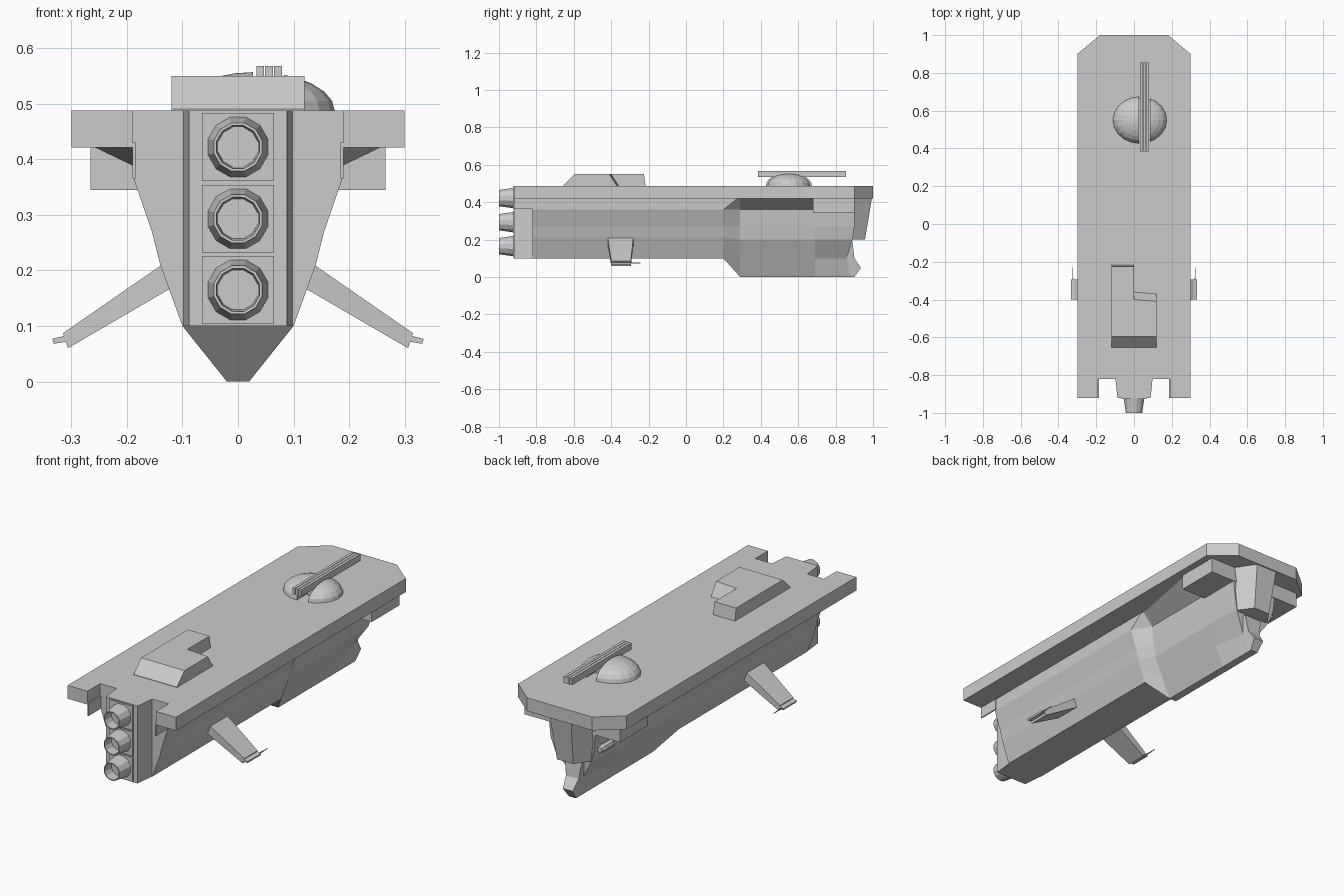
import bpy, bmesh, math
from mathutils import Matrix, Vector

if "Cube" in bpy.data.objects:
    bpy.data.objects.remove(bpy.data.objects["Cube"])

grey = bpy.data.materials.new("plain_grey")
grey.use_nodes = True
grey.diffuse_color = (0.6, 0.6, 0.6, 1)
grey.node_tree.nodes["Principled BSDF"].inputs["Base Color"].default_value = (0.6, 0.6, 0.6, 1)


def finish(name, bm):
    bmesh.ops.recalc_face_normals(bm, faces=bm.faces)
    mesh = bpy.data.meshes.new(name)
    bm.to_mesh(mesh)
    bm.free()
    mesh.materials.append(grey)
    obj = bpy.data.objects.new(name, mesh)
    bpy.context.collection.objects.link(obj)
    return obj


def loft(name, rings):
    bm = bmesh.new()
    loops = [[bm.verts.new(p) for p in ring] for ring in rings]
    n = len(loops[0])
    for a, b in zip(loops, loops[1:]):
        for i in range(n):
            bm.faces.new((a[i], a[(i + 1) % n], b[(i + 1) % n], b[i]))
    bm.faces.new(loops[0])
    bm.faces.new(loops[-1])
    return finish(name, bm)


def box(name, x0, x1, y0, y1, z0, z1):
    return loft(name, [[(x0, y0, z), (x1, y0, z), (x1, y1, z), (x0, y1, z)] for z in (z0, z1)])


def side_profile(name, x0, x1, profile):
    return loft(name, [[(x, y, z) for y, z in profile] for x in (x0, x1)])


def mirrored(half):
    return half + [(-x, y, z) for x, y, z in reversed(half)]


# Deck plate with chamfered bow and notched stern
outline = mirrored([(0.18, 1.0, 0), (0.3, 0.9, 0), (0.3, -0.92, 0),
                    (0.19, -0.92, 0), (0.19, -0.82, 0)])
loft("deck", [[(x, y, z) for x, y, _ in outline] for z in (0.421, 0.488)])

# Main hull: wide stern, then a narrow keeled bow that flares out under the deck
rear = [(0.187, 0.425), (0.186, 0.36), (0.155, 0.27), (0.14, 0.21), (0.12, 0.155), (0.1, 0.1)]
waist = [(0.13, 0.36), (0.12, 0.27), (0.11, 0.2), (0.065, 0.1), (0.02, 0)]
slant = [0.28, 0.2, 0.2, 0.2, 0.2, 0.2]
bow = [(0.13, 0.9, 0.425), (0.13, 0.9, 0.36), (0.12, 0.9, 0.27),
       (0.1, 0.89, 0.2), (0.035, 0.86, 0.1), (0.02, 0.88, 0)]
loft("hull", [
    mirrored([(x, -0.82, z) for x, z in rear]),
    mirrored([(x, y, z) for y, (x, z) in zip(slant, rear)]),
    mirrored([(x, 0.29, z) for x, z in [(0.187, 0.425)] + waist]),
    mirrored([(x, 0.69, z) for x, z in [(0.265, 0.425)] + waist]),
    mirrored(bow),
])

# Prow under the deck and ram at the foot of the bow
loft("prow", [
    [(0.1, 0.88, 0.2), (0.045, 0.957, 0.2), (-0.045, 0.957, 0.2), (-0.1, 0.88, 0.2)],
    [(0.13, 0.89, 0.43), (0.06, 0.995, 0.43), (-0.06, 0.995, 0.43), (-0.13, 0.89, 0.43)],
])
ram = [(0.7, 0.1), (0.86, 0.19), (0.89, 0.19), (0.9, 0.1), (0.935, 0.05), (0.9, 0), (0.7, 0)]
loft("ram", [[(s * (0.02 + 0.15 * z), y, z) for y, z in ram] for s in (-1, 1)])

# Stern housing that carries the engines
loft("engine_housing", [mirrored([(w, y, 0.488), (w, y, 0.1)])
                        for y, w in ((-0.8, 0.1), (-0.92, 0.088))])

# Engines: square panel with a hollow tapered nozzle
for i, z in enumerate((0.165, 0.293, 0.422)):
    box(f"engine_panel_{i}", -0.065, 0.065, -0.926, -0.9, z - 0.061, z + 0.061)
    rings = []
    for y, r in ((-0.91, 0.058), (-1.0, 0.045), (-1.0, 0.04), (-0.95, 0.037)):
        rings.append([(r * math.cos(a * math.tau / 12 + 0.26), y,
                       z + r * math.sin(a * math.tau / 12 + 0.26)) for a in range(12)])
    loft(f"engine_nozzle_{i}", rings)

# Bridge block with a longer half on one side
side_profile("bridge_long", -0.12, 0,
             [(-0.655, 0.48), (-0.655, 0.49), (-0.595, 0.55), (-0.225, 0.55), (-0.215, 0.48)])
loft("bridge_short", [
    [(x, y, z) for y, z in ((-0.655, 0.48), (-0.655, 0.49), (-0.595, 0.55),
                            (-0.4 - d, 0.55), (-0.355 - d, 0.48))]
    for x, d in ((0, 0), (0.12, 0.01))])

# Turret dome split by the gun slot
for name, cut, sign in (("turret_dome_right", 0.027, 1), ("turret_dome_left", 0.084, -1)):
    bm = bmesh.new()
    bmesh.ops.create_uvsphere(bm, u_segments=20, v_segments=12, radius=1)
    bmesh.ops.transform(bm, verts=bm.verts, matrix=Matrix.Translation((0.031, 0.55, 0.487))
                        @ Matrix.Diagonal((0.143, 0.124, 0.07, 1)))
    for co, no in (((cut, 0, 0), (sign, 0, 0)), ((0, 0, 0.484), (0, 0, -1))):
        geom = bm.verts[:] + bm.edges[:] + bm.faces[:]
        bmesh.ops.bisect_plane(bm, geom=geom, plane_co=Vector(co), plane_no=Vector(no),
                               clear_outer=True)
        bmesh.ops.holes_fill(bm, edges=[e for e in bm.edges if e.is_boundary])
    finish(name, bm)

# Triple gun barrels and their mount
for i, x in enumerate((0.04, 0.056, 0.072)):
    box(f"turret_barrel_{i}", x - 0.007, x + 0.007, 0.385, 0.855, 0.535, 0.568)
box("turret_mount", 0.034, 0.078, 0.5, 0.6, 0.48, 0.54)

for side, s in (("left", 1), ("right", -1)):
    # Sponson blocks under the deck
    box(f"{side}_sponson", s * 0.1, s * 0.265, 0.68, 0.9, 0.345, 0.425)
    # Thin stern cheek plates beside the notches
    box(f"{side}_stern_cheek", s * 0.184, s * 0.19, -0.92, -0.81, 0.365, 0.43)

    # Drooping wing with tip pod and needle gun
    loft(f"{side}_wing", [
        [(s * 0.12, -0.42, 0.222), (s * 0.12, -0.28, 0.222),
         (s * 0.1, -0.28, 0.18), (s * 0.1, -0.42, 0.18)],
        [(s * 0.315, -0.4, 0.087), (s * 0.315, -0.295, 0.087),
         (s * 0.306, -0.295, 0.06), (s * 0.306, -0.4, 0.06)],
    ])
    loft(f"{side}_wing_tip", [
        [(s * x, y, z) for x, z in ((0.309, 0.083), (0.334, 0.077), (0.332, 0.068), (0.307, 0.072))]
        for y in (-0.4, -0.295)])
    loft(f"{side}_wing_needle", [
        [(s * (0.324 + dx), y, 0.075 + dz) for dx, dz in ((-r, -r), (r, -r), (r, r), (-r, r))]
        for y, r in ((-0.31, 0.003), (-0.23, 0.001))])

# Small gun on one cheek of the bow
loft("right_bow_gun", [
    [(-0.13 + r * math.cos(a * math.tau / 8), y, 0.26 + r * math.sin(a * math.tau / 8))
     for a in range(8)] for y, r in ((0.78, 0.02), (0.85, 0.02), (0.87, 0.013))])
